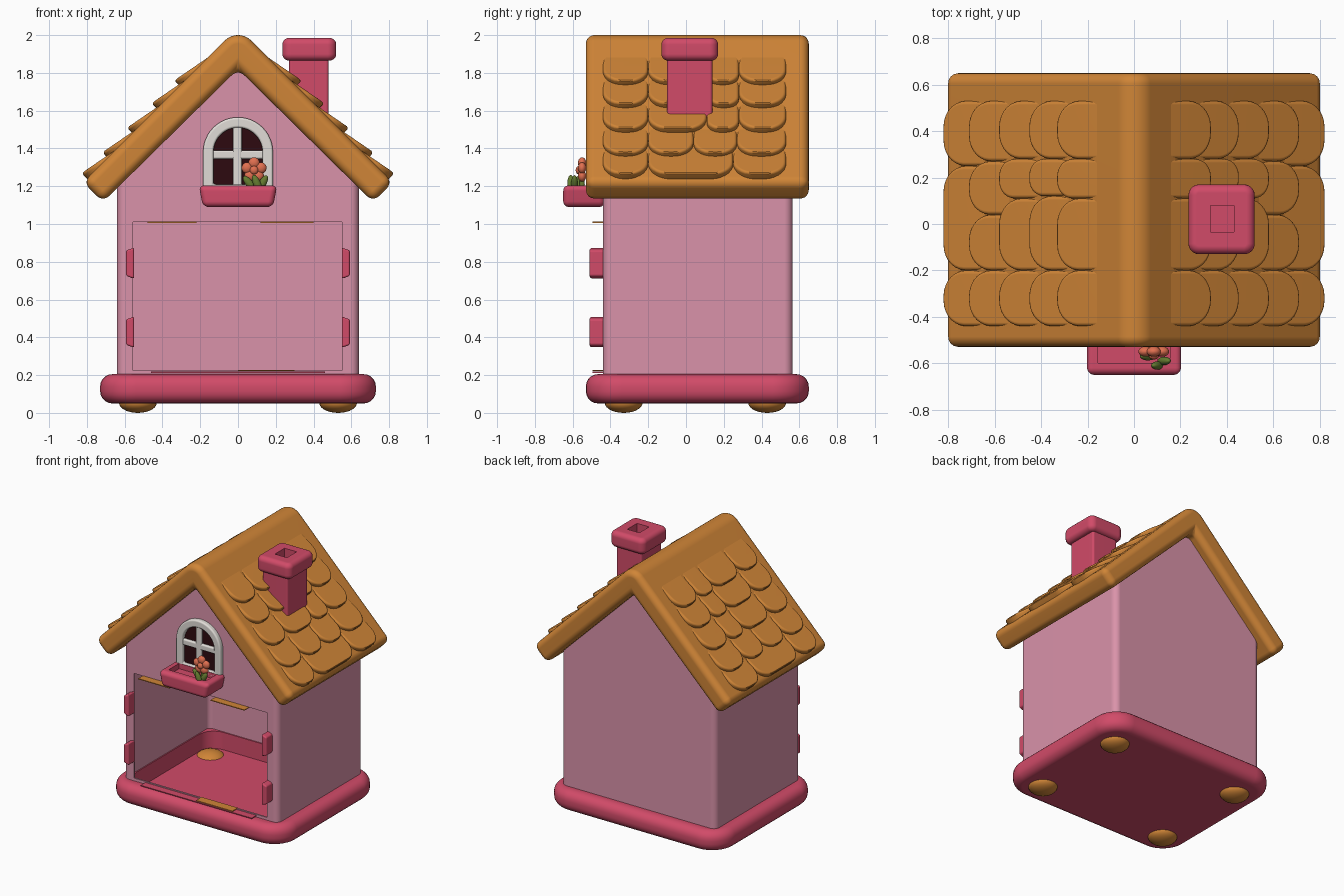
import bpy, bmesh
from math import sin, cos, pi, sqrt
from mathutils import Vector

if "Cube" in bpy.data.objects:
    bpy.data.objects.remove(bpy.data.objects["Cube"], do_unlink=True)


def material(name, r, g, b):
    m = bpy.data.materials.new(name)
    m.use_nodes = True
    m.diffuse_color = (r, g, b, 1)
    node = next(n for n in m.node_tree.nodes if n.type == 'BSDF_PRINCIPLED')
    node.inputs["Base Color"].default_value = (r, g, b, 1)
    node.inputs["Roughness"].default_value = 0.7
    return m


PINK = material("wall pink", 0.70, 0.29, 0.40)
ROSE = material("rose red", 0.64, 0.07, 0.14)
ORANGE = material("roof orange", 0.63, 0.235, 0.038)
WHITE = material("frame white", 0.75, 0.72, 0.68)
DARK = material("window dark", 0.026, 0.003, 0.005)
CORAL = material("flower coral", 0.75, 0.16, 0.08)
GREEN = material("leaf green", 0.13, 0.20, 0.03)
parts = []


def make(name, bm, mat):
    bmesh.ops.recalc_face_normals(bm, faces=bm.faces[:])
    me = bpy.data.meshes.new(name)
    bm.to_mesh(me)
    bm.free()
    ob = bpy.data.objects.new(name, me)
    bpy.context.collection.objects.link(ob)
    if mat:
        me.materials.append(mat)
        parts.append(ob)
    else:
        ob.hide_render = True
    return ob


def prism_bm(pts, plane, a, b):
    """Extrude a 2D outline lying in plane xy, xz or yz from a to b."""
    place = {"xy": lambda p, h: (p[0], p[1], h),
             "xz": lambda p, h: (p[0], h, p[1]),
             "yz": lambda p, h: (h, p[0], p[1])}[plane]
    bm = bmesh.new()
    lo = [bm.verts.new(place(p, a)) for p in pts]
    hi = [bm.verts.new(place(p, b)) for p in pts]
    bm.faces.new(lo)
    bm.faces.new(hi)
    for i in range(len(pts)):
        j = (i + 1) % len(pts)
        bm.faces.new((lo[i], lo[j], hi[j], hi[i]))
    return bm


def bevel(ob, width, segments=5):
    m = ob.modifiers.new("bevel", 'BEVEL')
    m.width, m.segments = width, segments
    m.limit_method, m.angle_limit = 'ANGLE', 0.6
    m.use_clamp_overlap = False


def prism(name, pts, plane, a, b, mat, width=0):
    ob = make(name, prism_bm(pts, plane, a, b), mat)
    if width:
        bevel(ob, width)
    return ob


def rect(x0, x1, y0, y1, r=0, n=8):
    if not r:
        return [(x0, y0), (x1, y0), (x1, y1), (x0, y1)]
    corners = [(x1 - r, y1 - r), (x0 + r, y1 - r), (x0 + r, y0 + r), (x1 - r, y0 + r)]
    return [(cx + r * cos((k + i / n) * pi / 2), cy + r * sin((k + i / n) * pi / 2))
            for k, (cx, cy) in enumerate(corners) for i in range(n + 1)]


def bake(ob):
    deps = bpy.context.evaluated_depsgraph_get()
    me = bpy.data.meshes.new_from_object(ob.evaluated_get(deps))
    ob.modifiers.clear()
    ob.data = me


def cut(ob, pts, plane, a, b):
    cutter = prism("cutter", pts, plane, a, b, None)
    m = ob.modifiers.new("cut", 'BOOLEAN')
    m.operation, m.object, m.solver = 'DIFFERENCE', cutter, 'EXACT'
    bake(ob)
    bpy.data.objects.remove(cutter, do_unlink=True)


def ball(name, loc, size, mat, turn=0):
    bm = bmesh.new()
    bmesh.ops.create_uvsphere(bm, u_segments=24, v_segments=14, radius=1)
    ob = make(name, bm, mat)
    ob.location, ob.scale, ob.rotation_euler = loc, size, (0, turn, 0)
    return ob


# Base tray with hollow inside, and feet
base = prism("base", rect(-0.73, 0.73, -0.53, 0.65, 0.19), "xy", 0.05, 0.205, ROSE, 0.065)
cut(base, rect(-0.62, 0.62, -0.42, 0.545, 0.12), "xy", 0.075, 0.4)
for x in (-0.53, 0.53):
    for y in (-0.33, 0.43):
        ball("foot", (x, y, 0.053), (0.1, 0.1, 0.053), ORANGE)

# Thin-walled house body with a wide front opening
gable = [(-0.64, 0.15), (0.64, 0.15), (0.64, 1.2), (0, 1.84), (-0.64, 1.2)]
bm = prism_bm(gable, "xz", -0.44, 0.565)
upright = [e for e in bm.edges
           if abs(e.verts[0].co.z - e.verts[1].co.z) > 1 and
           (e.verts[0].co - e.verts[1].co).xy.length < 0.01]
bmesh.ops.bevel(bm, geom=upright, offset=0.045, segments=5, profile=0.5, affect='EDGES')
bottom = [f for f in bm.faces if f.calc_center_median().z < 0.16]
bmesh.ops.delete(bm, geom=bottom, context='FACES')
body = make("body", bm, PINK)
shell = body.modifiers.new("shell", 'SOLIDIFY')
shell.thickness, shell.offset = 0.012, -1
cut(body, rect(-0.555, 0.55, 0.225, 1.01), "xz", -0.6, -0.3)

# Roof with rounded ridge
ridge = [(0.1 * cos(pi / 4 + i * pi / 20), 1.9 + 0.1 * sin(pi / 4 + i * pi / 20))
         for i in range(11)]
eaves = [(-0.82, 1.221), (-0.715, 1.116), (0, 1.82), (0.715, 1.116), (0.82, 1.221)]
prism("roof", ridge + eaves, "xz", -0.53, 0.65, ORANGE, 0.045)

# Scalloped shingle rows: (lower edge x, seams along y)
rows = [(0.31, (-0.44, -0.2, 0.11, 0.28, 0.53)),
        (0.43, (-0.44, -0.2, 0.12, 0.28, 0.53)),
        (0.56, (-0.44, -0.2, 0.11, 0.28, 0.53)),
        (0.69, (-0.44, -0.2, 0.04, 0.27, 0.53)),
        (0.80, (-0.44, -0.2, 0.25, 0.53))]
LENGTH = 0.24
for side, name in ((1, "left_shingles"), (-1, "right_shingles")):
    bm = bmesh.new()
    for end, seams in rows:
        for y0, y1 in zip(seams, seams[1:]):
            r = min(0.11, (y1 - y0) / 2 - 0.01)
            outline = [(0, y0), (0, y1)]
            for yc, start in ((y1 - r, 0), (y0 + r, pi / 2)):
                for i in range(8):
                    t = start + i * pi / 14
                    outline.append((LENGTH - r + r * sin(t), yc + r * cos(t)))
            rings = []
            for top in (True, False):
                ring = []
                for u, y in outline:
                    h = -0.005 + 0.045 * u / LENGTH if top else -0.03
                    x = end - (LENGTH - u) / sqrt(2)
                    ring.append(bm.verts.new((side * (x + h / sqrt(2)), y,
                                              2.041 - x + h / sqrt(2))))
                rings.append(ring)
                bm.faces.new(ring)
            for i in range(len(outline)):
                j = (i + 1) % len(outline)
                bm.faces.new((rings[0][i], rings[0][j], rings[1][j], rings[1][i]))
    bevel(make(name, bm, ORANGE), 0.016, 3)

# Chimney
prism("chimney_shaft", rect(0.27, 0.48, -0.1, 0.14, 0.015, 3), "xy", 1.45, 1.9, ROSE)
cap = prism("chimney_cap", rect(0.235, 0.52, -0.13, 0.17, 0.045), "xy", 1.865, 1.985, ROSE, 0.035)
cut(cap, rect(0.33, 0.43, -0.035, 0.08), "xy", 1.91, 2.1)


# Arched window
def arch(r, bottom):
    return [(-r, bottom), (r, bottom)] + [(r * cos(i * pi / 24), 1.38 + r * sin(i * pi / 24))
                                          for i in range(25)]


prism("window_pane", arch(0.15, 1.19), "xz", -0.446, -0.438, DARK)
frame = prism("window_frame", arch(0.185, 1.17), "xz", -0.475, -0.43, WHITE)
cut(frame, arch(0.13, 1.21), "xz", -0.6, -0.3)
bevel(frame, 0.012, 3)
prism("window_upright", rect(-0.027, 0.02, 1.19, 1.53), "xz", -0.468, -0.43, WHITE, 0.01)
prism("window_crossbar", rect(-0.15, 0.15, 1.345, 1.39), "xz", -0.466, -0.43, WHITE, 0.01)

# Window box
trough = [(-0.185, 1.09), (0.185, 1.09), (0.208, 1.205), (-0.208, 1.205)]
box = prism("window_box", trough, "xz", -0.65, -0.43, ROSE, 0.03)
cut(box, rect(-0.155, 0.155, -0.6, -0.475), "xy", 1.165, 1.3)

# Flower with leaves
for i in range(5):
    t = pi / 2 + i * 2 * pi / 5
    ball("petal", (0.085 + 0.038 * cos(t), -0.55, 1.285 + 0.038 * sin(t)),
         (0.03, 0.022, 0.03), CORAL)
ball("flower_heart", (0.085, -0.568, 1.285), (0.022, 0.016, 0.022), CORAL)
ball("stem", (0.095, -0.55, 1.21), (0.014, 0.014, 0.06), GREEN)
for x, y, turn in ((0.13, -0.59, 0.5), (0.10, -0.61, -0.4), (0.06, -0.57, -0.7)):
    ball("leaf", (x, y, 1.215), (0.02, 0.018, 0.048), GREEN, turn)

# Hinges on both sides of the opening
for side in (-1, 1):
    for z in (0.345, 0.71):
        tab = rect(0.55, 0.592, z, z + 0.165)
        tab[1], tab[2] = (0.592, z + 0.015), (0.592, z + 0.15)
        prism("hinge", [(side * x, h) for x, h in tab], "xz", -0.51, -0.43, ROSE, 0.01)

# Thin trim strips along the opening
for x0, x1, z, mat in ((-0.48, -0.22, 1.006, ORANGE), (0.12, 0.4, 1.006, ORANGE),
                       (0.0, 0.3, 0.222, ORANGE), (-0.46, 0.46, 0.212, ROSE)):
    prism("opening_trim", rect(x0, x1, -0.495, -0.43), "xy", z, z + 0.006, mat)

# Finish: bake modifiers and smooth the soft edges
bpy.ops.object.select_all(action='DESELECT')
for ob in parts:
    bake(ob)
    ob.select_set(True)
bpy.context.view_layer.objects.active = parts[0]
bpy.ops.object.shade_smooth_by_angle(angle=0.6)
for ob in parts:
    ob.modifiers.new("weighted_normals", 'WEIGHTED_NORMAL').keep_sharp = True
